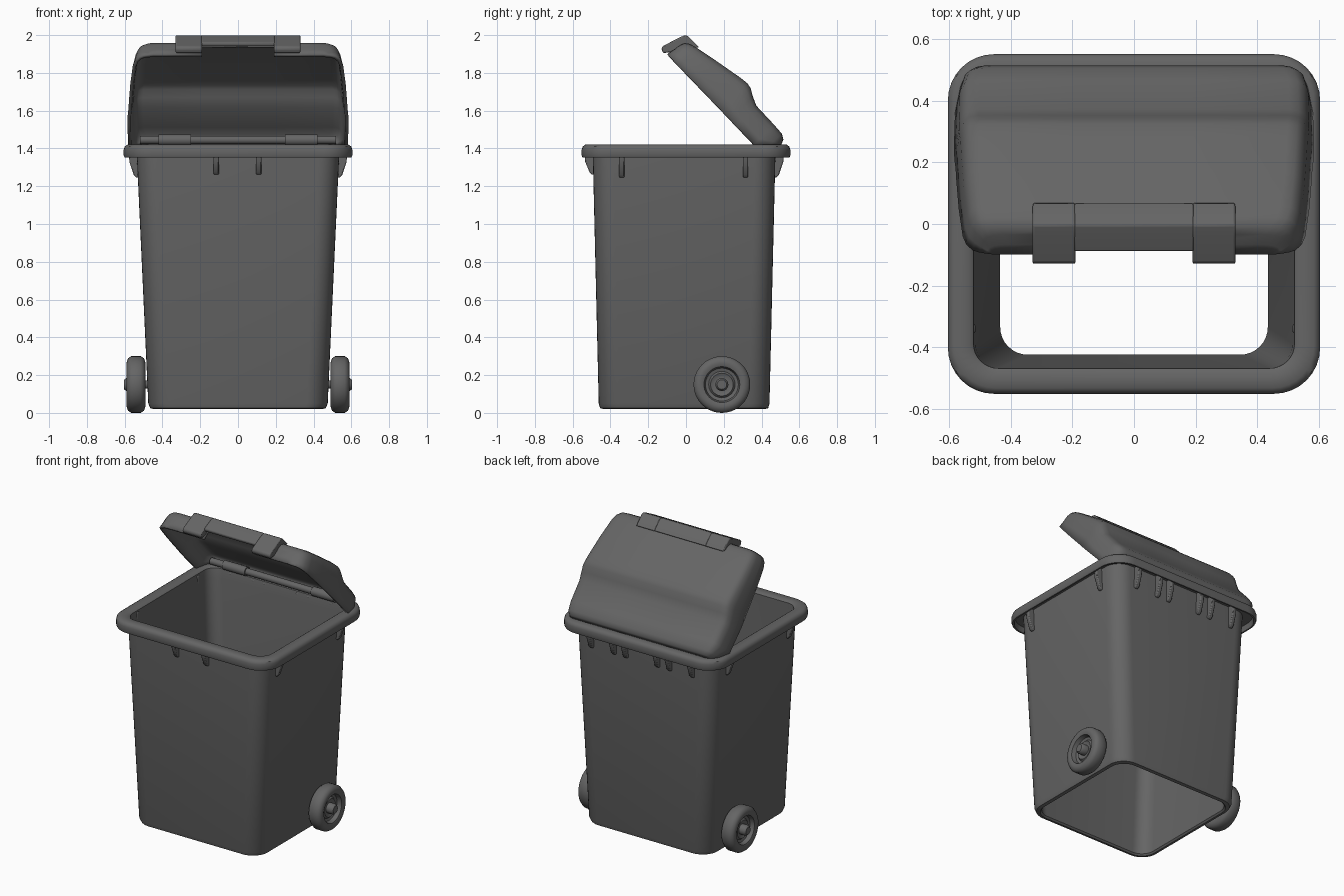
import bpy, bmesh, math
from mathutils import Vector

if "Cube" in bpy.data.objects:
    bpy.data.objects.remove(bpy.data.objects["Cube"], do_unlink=True)

# One dark grey plastic for everything
plastic = bpy.data.materials.new("dark_grey_plastic")
plastic.use_nodes = True
grey = (0.13, 0.13, 0.13, 1)
plastic.diffuse_color = grey
bsdf = plastic.node_tree.nodes["Principled BSDF"]
bsdf.inputs["Base Color"].default_value = grey
bsdf.inputs["Roughness"].default_value = 0.7
parts = []


def finish(name, bm):
    bmesh.ops.recalc_face_normals(bm, faces=bm.faces)
    mesh = bpy.data.meshes.new(name)
    bm.to_mesh(mesh)
    bm.free()
    mesh.materials.append(plastic)
    obj = bpy.data.objects.new(name, mesh)
    bpy.context.collection.objects.link(obj)
    parts.append(obj)
    return obj


def loft(name, rings, closed_ring=True, closed_loft=False, skip=None):
    """Join equal-length rings of points with quads."""
    bm = bmesh.new()
    rows = [[bm.verts.new(p) for p in ring] for ring in rings]
    n = len(rows[0])
    for i in range(len(rows) if closed_loft else len(rows) - 1):
        a, b = rows[i], rows[(i + 1) % len(rows)]
        for j in range(n if closed_ring else n - 1):
            if not (skip and skip(i, j)):
                k = (j + 1) % n
                bm.faces.new((a[j], a[k], b[k], b[j]))
    bmesh.ops.remove_doubles(bm, verts=bm.verts, dist=0.0005)
    return finish(name, bm)


def rounded_rect(hx, hy, yc, r, z, steps=8):
    pts = []
    for q, (sx, sy) in enumerate(((1, 1), (-1, 1), (-1, -1), (1, -1))):
        for s in range(steps + 1):
            a = math.pi / 2 * (q + s / steps)
            pts.append((sx * (hx - r) + r * math.cos(a),
                        yc + sy * (hy - r) + r * math.sin(a), z))
    return pts


def prism(name, outline, place, lo, hi):
    """Extrude an outline from lo to hi; place maps (along, a, b) to a point."""
    bm = bmesh.new()
    ends = [[bm.verts.new(place(t, a, b)) for a, b in outline] for t in (lo, hi)]
    for end in ends:
        bm.faces.new(end)
    for i in range(len(outline)):
        k = (i + 1) % len(outline)
        bm.faces.new((ends[0][i], ends[0][k], ends[1][k], ends[1][i]))
    obj = finish(name, bm)
    bev = obj.modifiers.new("soft_edges", "BEVEL")
    bev.width, bev.segments = 0.006, 2
    return obj


def lathe_x(name, profile, y, z, side=1, n=40):
    """Spin (radius, x) points around an axis parallel to x."""
    return loft(name, [[(side * x, y + r * math.cos(math.tau * i / n),
                         z + r * math.sin(math.tau * i / n)) for i in range(n)]
                       for r, x in profile])


# Tapered body, open top and bottom, with a hollow folded rim
body = [(.435, .415, -.01, .09, .03), (.445, .425, -.01, .1, .02),
        (.465, .445, -.01, .11, .025), (.475, .452, -.01, .11, .05),
        (.535, .483, -.01, .11, 1.35), (.537, .485, -.01, .11, 1.39),
        (.585, .533, 0, .14, 1.39), (.59, .538, 0, .14, 1.352),
        (.60, .548, 0, .145, 1.352), (.605, .552, 0, .15, 1.362),
        (.605, .552, 0, .15, 1.395), (.60, .547, 0, .145, 1.41),
        (.585, .533, 0, .135, 1.42), (.535, .478, -.005, .09, 1.42),
        (.522, .464, -.005, .08, 1.41), (.515, .458, -.01, .08, 1.35)]
loft("bin_body", [rounded_rect(*ring) for ring in body], closed_loft=True)

# Ribs under the rim: side pairs, a front pair and six on the back
rib = [(-.015, 1.25), (.008, 1.245), (.022, 1.26), (.045, 1.33), (.05, 1.4), (-.015, 1.4)]
for s, side in ((-1, "right"), (1, "left")):
    for y in (-.34, .315):
        prism(f"{side}_rib", rib, lambda t, a, b, s=s: (s * (.53 + a), t, b), y - .014, y + .014)
for x in (-.115, .11):
    prism("front_rib", rib, lambda t, a, b: (t, -.489 - a, b + .015 * (b < 1.3)), x - .014, x + .014)
for x in (-.38, -.21, -.12, .12, .21, .38):
    prism("back_rib", rib, lambda t, a, b: (t, .47 + a, b), x - .014, x + .014)

# Wheels with recessed faces, hub caps and stub axles
wheel = [(0, .515), (.08, .515), (.09, .495), (.115, .49), (.138, .497), (.15, .515),
         (.15, .565), (.138, .583), (.115, .59), (.095, .583), (.087, .555),
         (.07, .55), (.06, .562), (.045, .555), (.034, .555), (.034, .592),
         (.025, .603), (0, .603)]
for s, side in ((-1, "right"), (1, "left")):
    lathe_x(f"{side}_wheel", wheel, .19, .15, s)
    lathe_x(f"{side}_axle", [(0, .46), (.022, .46), (.022, .53), (0, .53)], .19, .15, s, 20)


# Lid, described in its own tilted frame: u from hinge to free edge, w outward
def tilt(x, u, w):
    return Vector((x, .36 - .69 * u + .72 * w, 1.42 + .72 * u + .69 * w))


def arch(u, hw, base, top):
    h = top - base
    half = [(hw, base), (hw - .008, base + .3 * h), (hw - .016, base + .65 * h),
            (hw - .03, base + .86 * h), (hw - .05, base + .96 * h), (hw - .08, top), (.19, top)]
    return [tilt(x, u, w) for x, w in half] + [tilt(-x, u, w) for x, w in reversed(half)]


slices = [(-.10, .50, .10, .106), (-.088, .54, .085, .132), (-.06, .565, .06, .147),
          (0, .582, 0, .15), (.14, .585, 0, .152), (.19, .585, 0, .173),
          (.23, .583, 0, .195), (.26, .58, 0, .2), (.31, .578, 0, .193),
          (.45, .57, 0, .165), (.58, .557, 0, .137), (.62, .545, 0, .125),
          (.645, .525, 0, .108), (.655, .505, 0, .08), (.66, .485, 0, .04),
          (.665, .46, 0, 0)]
lid = loft("lid", [arch(*s) for s in slices], closed_ring=False,
           skip=lambda i, j: j == 6 and i >= len(slices) - 3)
shell = lid.modifiers.new("wall", "SOLIDIFY")
shell.thickness = .018
shell.offset = -1

# Grip ridge across the free edge, with a lower lip at each end
ridge = [(.07, 1.935), (.01, 1.995), (-.005, 2.0), (-.04, 1.985), (-.09, 1.96), (-.085, 1.94), (-.03, 1.95)]
lip = ridge[:4] + [(-.125, 1.94), (-.13, 1.925), (-.12, 1.905), (-.08, 1.91), (-.02, 1.93)]
along_x = lambda t, a, b: (t, a, b)
prism("grip_ridge", ridge, along_x, -.195, .195)
for s, side in ((-1, "right"), (1, "left")):
    prism(f"{side}_grip", lip, along_x, *sorted((s * .19, s * .33)))
    # Hinge sleeves
    lathe_x(f"{side}_hinge_sleeve", [(0, .25), (.03, .25), (.03, .42), (0, .42)], .455, 1.445, s, 20)
lathe_x("hinge_rod", [(0, -.52), (.022, -.52), (.022, .52), (0, .52)], .455, 1.445, 1, 20)

# Smooth shading with crisp edges
bpy.ops.object.select_all(action="DESELECT")
for obj in parts:
    obj.select_set(True)
bpy.context.view_layer.objects.active = parts[0]
bpy.ops.object.shade_smooth_by_angle(angle=math.radians(40))
